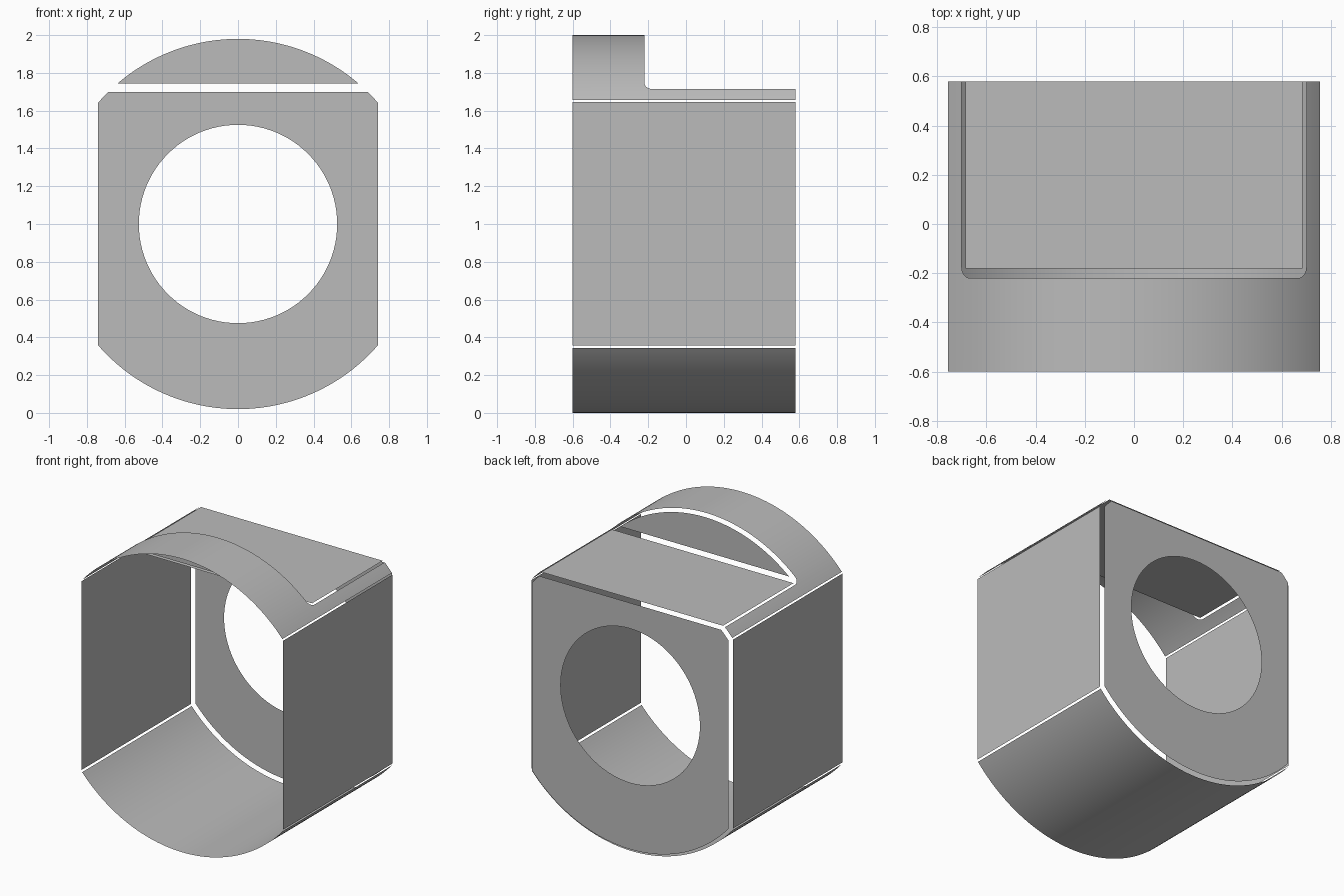
import bpy, bmesh, math

if "Cube" in bpy.data.objects:
    bpy.data.objects.remove(bpy.data.objects["Cube"], do_unlink=True)

CZ = 1.0                       # height of the barrel axis
FRONT, BACK, END = -0.6, 0.6, 0.58
RIM = 0.98                     # radius of the flat end plates
EDGE = math.asin(0.755)        # half angle of the curved sheets

grey = bpy.data.materials.new("plain grey")
grey.use_nodes = True
colour = (0.5, 0.5, 0.5, 1)
grey.diffuse_color = colour
grey.node_tree.nodes["Principled BSDF"].inputs["Base Color"].default_value = colour


def finish(name, bm, smooth=False):
    bmesh.ops.remove_doubles(bm, verts=bm.verts, dist=1e-5)
    for f in bm.faces:
        f.smooth = smooth
    mesh = bpy.data.meshes.new(name)
    bm.to_mesh(mesh)
    bm.free()
    mesh.materials.append(grey)
    obj = bpy.data.objects.new(name, mesh)
    bpy.context.collection.objects.link(obj)
    return obj


def sheet(name, corners):
    bm = bmesh.new()
    bm.faces.new([bm.verts.new(c) for c in corners])
    return finish(name, bm)


def arc(radius, start, stop, n):
    """Points (x, z) on the barrel circle, angles measured from the top."""
    steps = [start + (stop - start) * i / n for i in range(n + 1)]
    return [(radius * math.sin(a), CZ + radius * math.cos(a)) for a in steps]


def curved_strip(bm, columns):
    """Sheet on the unit barrel; each column is (angle, y start, y end)."""
    for (a, a0, a1), (b, b0, b1) in zip(columns, columns[1:]):
        ring = [(a, a0), (b, b0), (b, b1), (a, a1)]
        bm.faces.new([bm.verts.new((math.sin(t), y, CZ + math.cos(t))) for t, y in ring])


def spread(start, stop, n, y0, y1):
    return [(start + (stop - start) * i / n, y0, y1) for i in range(n + 1)]


# Back plate: flat sides and top, round bottom, circular opening
side = math.asin(0.74 / RIM)
top = math.acos(0.70 / RIM)
outline = (arc(RIM, top, side, 4) + arc(RIM, math.pi - side, math.pi + side, 64)
           + arc(RIM, -side, -top, 4))
opening = arc(0.525, 0, math.tau, 96)[:-1]
bm = bmesh.new()
for loop in (outline, opening):
    vs = [bm.verts.new((x, BACK, z)) for x, z in loop]
    for v, w in zip(vs, vs[1:] + vs[:1]):
        bm.edges.new((v, w))
bmesh.ops.triangle_fill(bm, edges=bm.edges[:], use_beauty=True, normal=(0, 1, 0))
finish("back_plate", bm)

# Upright segment behind the raised front band
half = math.acos(0.745 / RIM)
sheet("step_wall", [(x, -0.2, z) for x, z in reversed(arc(RIM, -half, half, 48))])

# Flat deck behind the step
sheet("top_deck", [(-0.685, -0.18, 1.72), (0.685, -0.18, 1.72),
                   (0.685, END, 1.72), (-0.685, END, 1.72)])

# Side panels
for s, name in ((1, "left_panel"), (-1, "right_panel")):
    sheet(name, [(s * 0.76, y * s, z) if s > 0 else (s * 0.76, y, z)
                 for y, z in ((FRONT, 0.358), (END, 0.358), (END, 1.645), (FRONT, 1.645))][::s])

# Bottom curved sheet
bm = bmesh.new()
curved_strip(bm, spread(math.pi - EDGE, math.pi + EDGE, 64, FRONT, END))
finish("bottom_shell", bm, True)

# Top curved sheet: front band with filleted corners and two rear arms
inner, r, cut = math.asin(0.70), 0.045, -0.22
corner = []
for i in range(9):
    t = math.pi / 2 * i / 8
    corner.append((inner - r + r * math.sin(t), FRONT, cut + r * (1 - math.cos(t))))
bm = bmesh.new()
curved_strip(bm, spread(r - inner, inner - r, 56, FRONT, cut))
for s in (1, -1):
    arm = spread(inner, EDGE, 5, FRONT, cut + r)
    rear = spread(inner, EDGE, 5, cut + r, END)
    for part in (corner, arm, rear):
        curved_strip(bm, [(s * a, y0, y1) for a, y0, y1 in part][::s])
finish("top_shell", bm, True)
